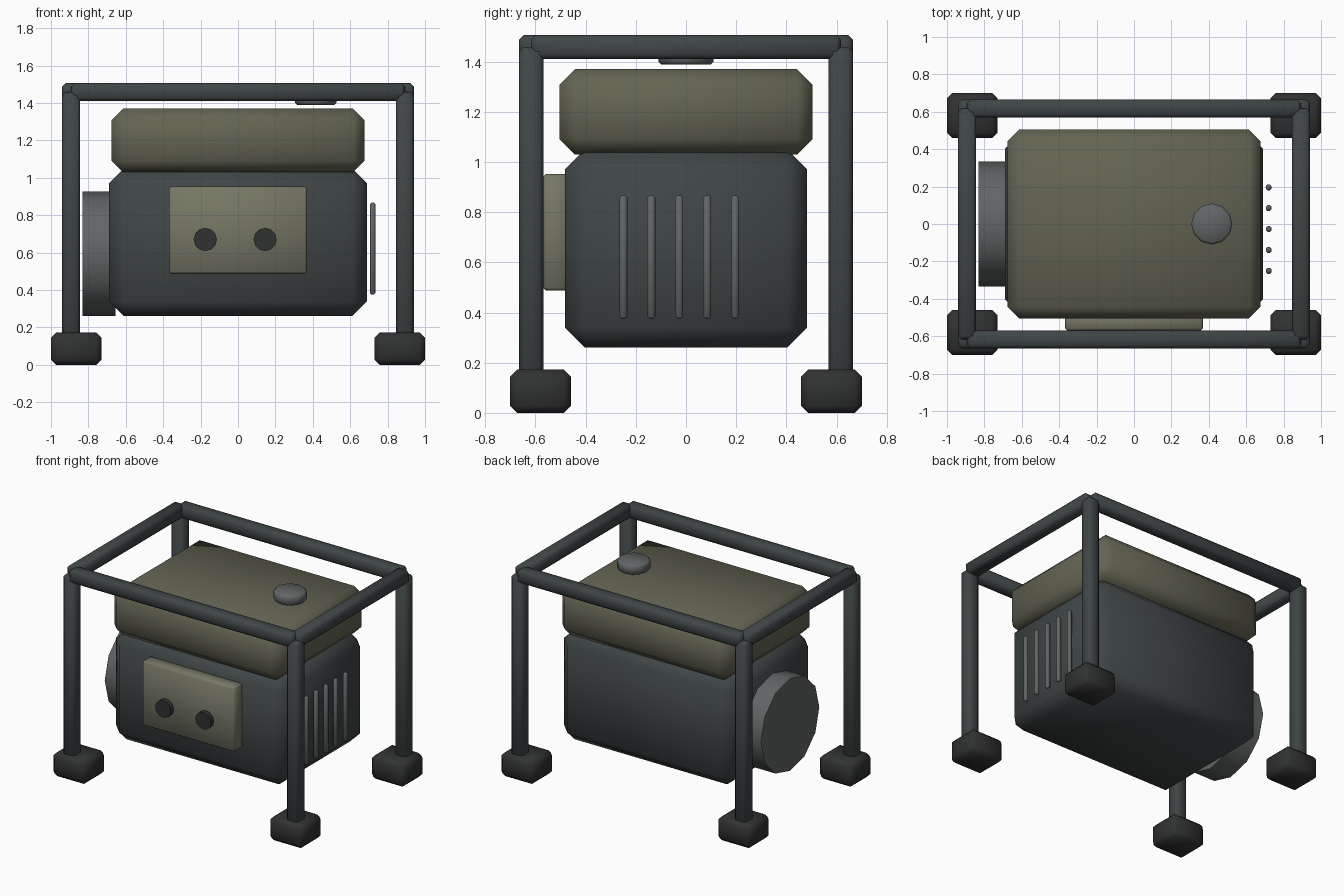
import bpy
import math

if "Cube" in bpy.data.objects:
    bpy.data.objects.remove(bpy.data.objects["Cube"])


def material(name, rgb):
    m = bpy.data.materials.new(name)
    m.diffuse_color = (*rgb, 1)
    m.use_nodes = True
    m.node_tree.nodes["Principled BSDF"].inputs["Base Color"].default_value = m.diffuse_color
    return m


DARK = material("dark_paint", (0.05, 0.06, 0.062))
OLIVE = material("olive_paint", (0.125, 0.127, 0.085))
PANEL = material("panel_paint", (0.18, 0.185, 0.13))
RUBBER = material("rubber", (0.03, 0.031, 0.031))
METAL = material("metal", (0.12, 0.13, 0.13))


def finish(ob, name, mat, bevel):
    ob.name = name
    ob.data.materials.append(mat)
    bpy.ops.object.transform_apply(location=False, rotation=True, scale=True)
    if bevel:
        mod = ob.modifiers.new("bevel", "BEVEL")
        mod.width = bevel
        mod.segments = 1
        mod.limit_method = "ANGLE"
        mod.angle_limit = math.radians(40)
        bpy.ops.object.modifier_apply(modifier=mod.name)
    bpy.ops.object.shade_smooth_by_angle(angle=math.radians(60))
    return ob


def box(name, lo, hi, mat, bevel):
    centre = [(a + b) / 2 for a, b in zip(lo, hi)]
    bpy.ops.mesh.primitive_cube_add(size=1, location=centre)
    ob = bpy.context.object
    ob.scale = [b - a for a, b in zip(lo, hi)]
    return finish(ob, name, mat, bevel)


def disc(name, centre, radius, depth, axis, mat, bevel=0):
    rot = {"x": (0, math.pi / 2, 0), "y": (math.pi / 2, 0, 0), "z": (0, 0, 0)}[axis]
    bpy.ops.mesh.primitive_cylinder_add(vertices=12, radius=radius, depth=depth,
                                        location=centre, rotation=rot)
    return finish(bpy.context.object, name, mat, bevel)


# Engine housing and fuel tank
box("engine_housing", (-0.69, -0.483, 0.26), (0.69, 0.483, 1.05), DARK, 0.08)
box("fuel_tank", (-0.677, -0.505, 1.03), (0.677, 0.505, 1.37), OLIVE, 0.062)
disc("fuel_cap", (0.416, 0, 1.423), 0.11, 0.07, "z", METAL, 0.012)

# Control panel with two sockets
box("control_panel", (-0.369, -0.57, 0.487), (0.369, -0.47, 0.953), PANEL, 0.012)
for i, x in enumerate((-0.175, 0.145)):
    disc(f"socket_{i + 1}", (x, -0.58, 0.67), 0.062, 0.05, "y", RUBBER)

# Recoil starter cover on the left end
disc("starter_cover", (-0.743, 0, 0.595), 0.333, 0.175, "x", METAL)

# Cooling slats on the right end
for i in range(5):
    y = -0.25 + 0.1115 * i
    box(f"cooling_slat_{i + 1}", (0.705, y - 0.016, 0.375), (0.735, y + 0.016, 0.867),
        METAL, 0.009)

# Tubular frame: posts, feet and top bars running centre to centre
PX, PY, H, TZ = 0.892, 0.617, 0.048, 1.458
for sx, side in ((-1, "left"), (1, "right")):
    for sy, end in ((-1, "front"), (1, "back")):
        x, y = sx * PX, sy * PY
        box(f"{end}_{side}_post", (x - H, y - H, 0.1), (x + H, y + H, TZ), DARK, 0.018)
        x, y = sx * 0.865, sy * 0.58
        box(f"{end}_{side}_foot", (x - 0.135, y - 0.121, 0), (x + 0.135, y + 0.121, 0.172),
            RUBBER, 0.028)
    x = sx * PX
    box(f"{side}_top_bar", (x - H, -PY, TZ - H), (x + H, PY, TZ + H), DARK, 0.018)
for sy, end in ((-1, "front"), (1, "back")):
    y = sy * PY
    box(f"{end}_top_bar", (-PX, y - H, TZ - H), (PX, y + H, TZ + H), DARK, 0.018)
